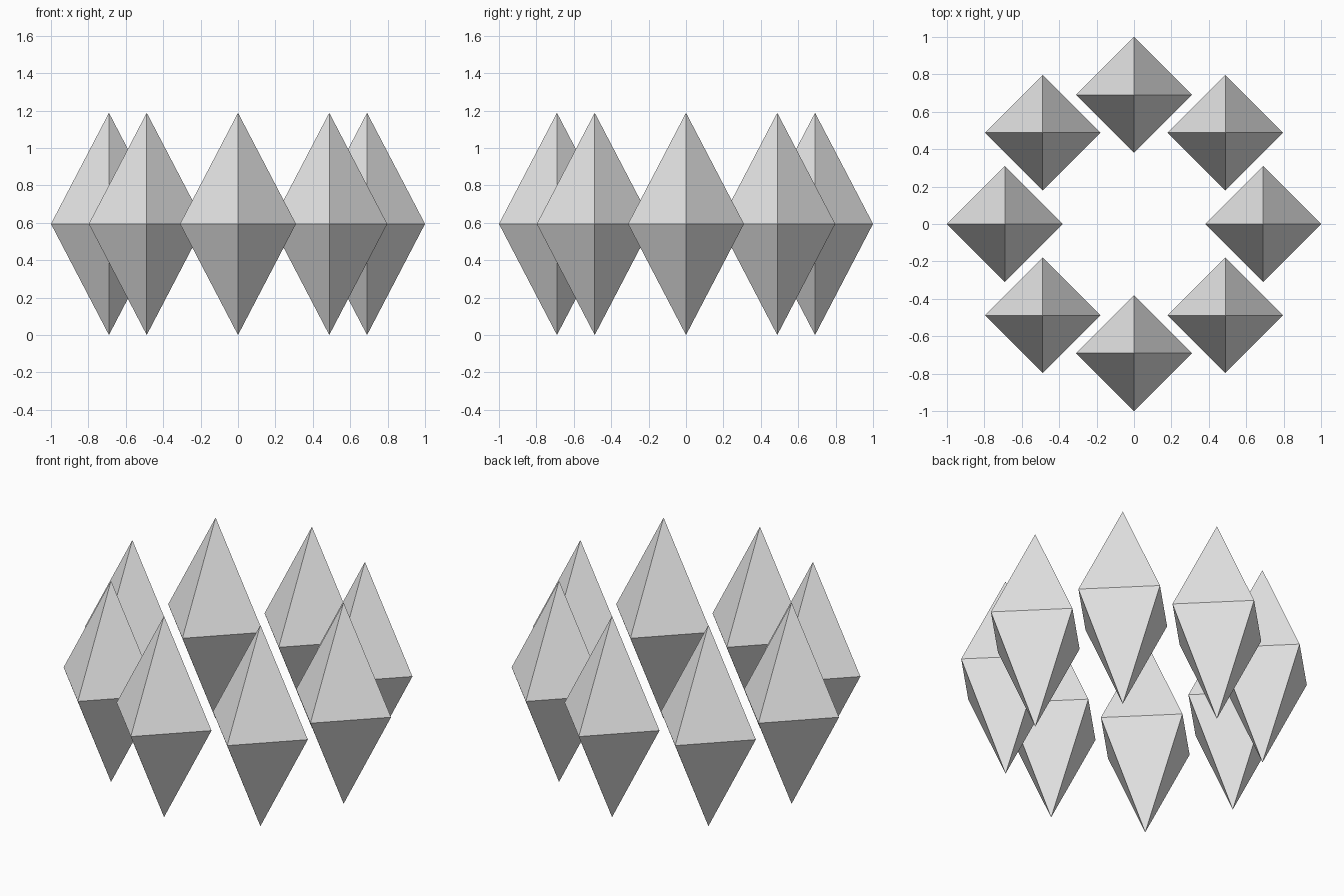
import bpy
import bmesh
import math

COUNT = 8
RING_RADIUS = 0.69
HALF_WIDTH = 0.31
HALF_HEIGHT = 0.594

cube = bpy.data.objects.get("Cube")
if cube:
    bpy.data.objects.remove(cube, do_unlink=True)

# Plain grey shared by every crystal
grey = bpy.data.materials.new("light_grey")
grey.use_nodes = True
colour = (0.8, 0.8, 0.8, 1.0)
grey.diffuse_color = colour
grey.node_tree.nodes["Principled BSDF"].inputs["Base Color"].default_value = colour


def crystal_mesh():
    """Four-sided double pyramid with corners on the x and y axes."""
    bm = bmesh.new()
    rim = []
    for i in range(4):
        a = i * math.pi / 2
        rim.append(bm.verts.new((HALF_WIDTH * math.cos(a), HALF_WIDTH * math.sin(a), 0)))
    top = bm.verts.new((0, 0, HALF_HEIGHT))
    bottom = bm.verts.new((0, 0, -HALF_HEIGHT))
    for i in range(4):
        a, b = rim[i], rim[(i + 1) % 4]
        bm.faces.new((a, b, top))
        bm.faces.new((b, a, bottom))
    mesh = bpy.data.meshes.new("crystal")
    bm.to_mesh(mesh)
    bm.free()
    mesh.materials.append(grey)
    return mesh


# Ring of crystals, all keeping the same orientation
mesh = crystal_mesh()
for i in range(COUNT):
    angle = 2 * math.pi * i / COUNT
    crystal = bpy.data.objects.new(f"crystal_{i + 1}", mesh)
    crystal.location = (RING_RADIUS * math.cos(angle), RING_RADIUS * math.sin(angle), HALF_HEIGHT)
    bpy.context.collection.objects.link(crystal)
